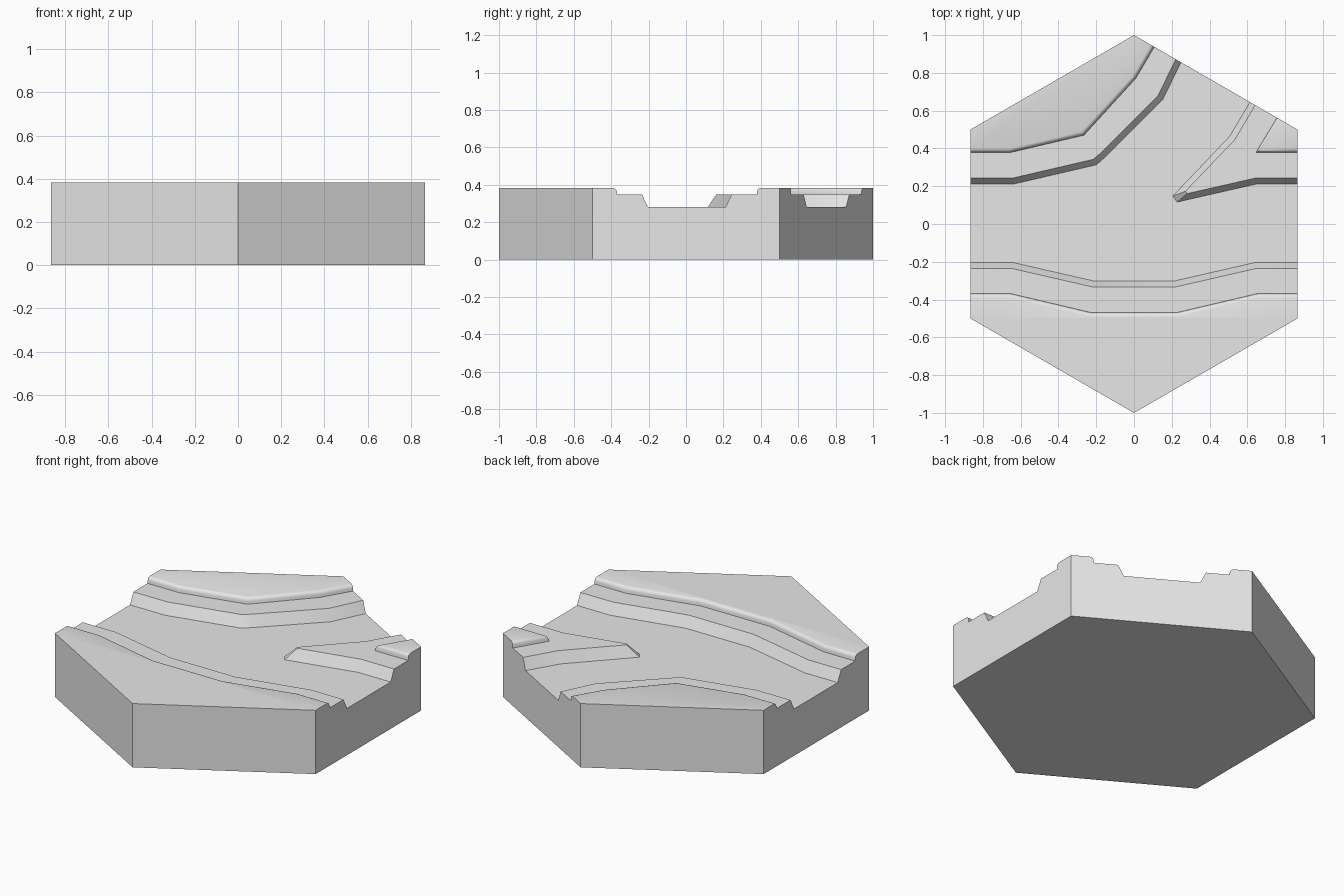
import bpy
import bmesh
import math
from mathutils import Vector

cube = bpy.data.objects.get("Cube")
if cube:
    bpy.data.objects.remove(cube, do_unlink=True)

SIDE = math.sqrt(3) / 2          # half width across the flats
BED, BANK, TOP = 0.281, 0.347, 0.383
SLOPE, ROUND = 0.032, 0.02


def on_ne(x):
    """Point on the north-east side of the hexagon."""
    return (x, 1 - x / math.sqrt(3))


def right_normal(a, b):
    d = (b - a).normalized()
    return Vector((d.y, -d.x))


def offset(line, dist):
    """Shift a line to its right with mitred bends, ends sliding on the hexagon."""
    pts = [Vector(p) for p in line]
    normals = [right_normal(a, b) for a, b in zip(pts, pts[1:])]
    out = []
    for i, p in enumerate(pts):
        if 0 < i < len(pts) - 1:
            n, m = normals[i - 1], normals[i]
            out.append(p + (n + m) * dist / (1 + n.dot(m)))
        else:
            n = normals[0] if i == 0 else normals[-1]
            edge = Vector((0, 1)) if abs(p.x) > SIDE - 0.001 else Vector((-SIDE, 0.5))
            out.append(p + edge * dist / edge.dot(n))
    return out


# Shore line, raised ground edge and hexagon corners of each bank
south = dict(
    shore=[(-SIDE, -.203), (-.645, -.203), (-.212, -.302), (.212, -.302), (.645, -.203), (SIDE, -.203)],
    step=[(-SIDE, -.368), (-.655, -.368), (-.23, -.468), (.23, -.468), (.655, -.368), (SIDE, -.368)],
    corners=[(SIDE, -.5), (0, -1), (-SIDE, -.5)])
east = dict(
    shore=[(SIDE, .212), (.65, .212), (.228, .116), (.206, .148), (.508, .466), on_ne(.614)],
    step=[(SIDE, .378), (.645, .378), on_ne(.757)],
    corners=[(SIDE, .5)],
    tip=[(.282, .161), (.273, .174)])
north = dict(
    shore=[on_ne(.249), (.153, .66), (-.155, .352), (-.2, .313), (-.635, .212), (-SIDE, .212)],
    step=[on_ne(.108), (.01, .772), (-.265, .47), (-.656, .378), (-SIDE, .378)],
    corners=[(-SIDE, .5), (0, 1)])
banks = [south, east, north]

bm = bmesh.new()


def row(line, z):
    return [bm.verts.new((p[0], p[1], z)) for p in line]


def strip(a, b):
    for i in range(len(a) - 1):
        bm.faces.new((a[i], a[i + 1], b[i + 1], b[i]))


# Rounded lip of the raised ground: inset and height
lip = [(0, BANK)]
for k in range(4):
    a = math.radians(30 * k)
    lip.append((0.002 + ROUND * (1 - math.cos(a)), TOP - ROUND * (1 - math.sin(a))))

bed_outline = []
for bank in banks:
    # Sloping shore
    shore = row(bank["shore"], BED)
    bed_outline += shore
    crest_line = offset(bank["shore"], SLOPE)
    if "tip" in bank:
        crest_line[2:4] = bank["tip"]
    crest = row(crest_line, BANK)
    strip(shore, crest)
    # Step, rounded lip and raised ground
    rows = [row(offset(bank["step"], d), z) for d, z in lip]
    for a, b in zip(rows, rows[1:]):
        strip(a, b)
    bm.faces.new(crest + rows[0][::-1])
    bm.faces.new(rows[-1] + row(bank["corners"], TOP))

# Channel bed
bm.faces.new(bed_outline)

# Outer walls and underside
rim = [e for e in bm.edges if e.is_boundary]
skirt = bmesh.ops.extrude_edge_only(bm, edges=rim)["geom"]
for v in skirt:
    if isinstance(v, bmesh.types.BMVert):
        v.co.z = 0
bmesh.ops.contextual_create(bm, geom=[g for g in skirt if isinstance(g, bmesh.types.BMEdge)
                                      and all(v.co.z == 0 for v in g.verts)])
bmesh.ops.dissolve_limit(bm, angle_limit=0.005, verts=bm.verts[:], edges=bm.edges[:])
bmesh.ops.recalc_face_normals(bm, faces=bm.faces[:])

mesh = bpy.data.meshes.new("river_tile")
bm.to_mesh(mesh)
bm.free()
tile = bpy.data.objects.new("river_tile", mesh)
bpy.context.collection.objects.link(tile)

# Single plain grey material
grey = bpy.data.materials.new("plain_grey")
grey.use_nodes = True
colour = (0.8, 0.8, 0.8, 1)
grey.diffuse_color = colour
grey.node_tree.nodes["Principled BSDF"].inputs["Base Color"].default_value = colour
mesh.materials.append(grey)

bpy.context.view_layer.objects.active = tile
tile.select_set(True)
bpy.ops.object.shade_smooth_by_angle(angle=math.radians(35))
